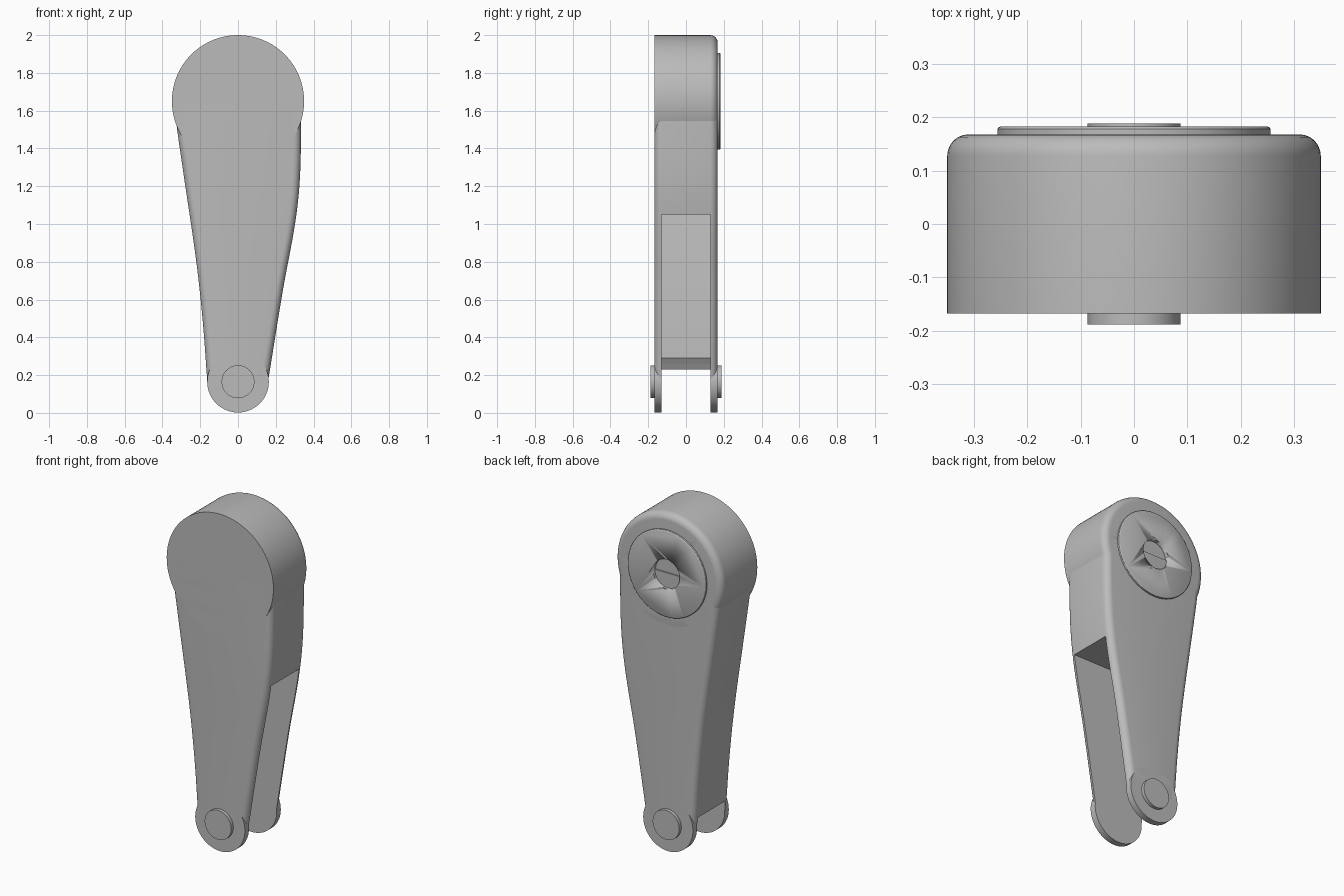
import bpy, bmesh, math
from mathutils import Vector

if "Cube" in bpy.data.objects:
    bpy.data.objects.remove(bpy.data.objects["Cube"])

grey = bpy.data.materials.new("plain grey")
grey.diffuse_color = (0.5, 0.5, 0.5, 1)
grey.use_nodes = True
grey.node_tree.nodes["Principled BSDF"].inputs["Base Color"].default_value = grey.diffuse_color
HALF = 0.168            # half depth of the link
GAP = 0.13              # half width of the slot
HEAD_Z, PIVOT_Z = 1.65, 0.165


def finish(name, bm, smooth=True):
    bmesh.ops.recalc_face_normals(bm, faces=bm.faces)
    me = bpy.data.meshes.new(name)
    bm.to_mesh(me)
    bm.free()
    ob = bpy.data.objects.new(name, me)
    bpy.context.collection.objects.link(ob)
    me.materials.append(grey)
    if smooth:
        bpy.ops.object.select_all(action='DESELECT')
        ob.select_set(True)
        bpy.context.view_layer.objects.active = ob
        bpy.ops.object.shade_smooth_by_angle(angle=math.radians(32))
    return ob


def lathe(name, z, profile, n=96):
    """Turn (radius, y) points about a y-axis through height z, closing the ends."""
    bm = bmesh.new()
    rings = [[bm.verts.new((r * math.cos(2 * math.pi * i / n), y,
                            z + r * math.sin(2 * math.pi * i / n)))
              for i in range(n)] for r, y in profile]
    for a, b in zip(rings, rings[1:]):
        for i in range(n):
            j = (i + 1) % n
            bm.faces.new((a[i], a[j], b[j], b[i]))
    bm.faces.new(rings[0])
    bm.faces.new(rings[-1])
    return finish(name, bm)


def cut(ob, cutter):
    cutter.hide_render = True
    cutter.hide_set(True)
    m = ob.modifiers.new("cut", 'BOOLEAN')
    m.operation, m.object, m.solver = 'DIFFERENCE', cutter, 'EXACT'


def curve(pts, z):
    """Smooth (Catmull-Rom style) x value at height z."""
    k = max(i for i in range(len(pts) - 1) if pts[i][0] <= z + 1e-6)
    def slope(i):
        a, b = pts[max(i - 1, 0)], pts[min(i + 1, len(pts) - 1)]
        return (b[1] - a[1]) / (b[0] - a[0])
    (z0, x0), (z1, x1) = pts[k], pts[k + 1]
    h = z1 - z0
    t = (z - z0) / h
    return ((2*t**3 - 3*t**2 + 1) * x0 + (t**3 - 2*t**2 + t) * h * slope(k)
            + (3*t**2 - 2*t**3) * x1 + (t**3 - t**2) * h * slope(k + 1))


LEFT = [(0.17, -0.163), (0.49, -0.187), (0.81, -0.222), (1.31, -0.295), (1.54, -0.327), (1.66, -0.335)]
RIGHT = [(0.17, 0.16), (0.65, 0.238), (1.0, 0.302), (1.23, 0.327), (1.54, 0.334), (1.66, 0.33)]

# Tapered arm: stacked rounded-rectangle sections
bm = bmesh.new()
rows, R, S = [], 0.04, 6
for k in range(41):
    z = 0.17 + 1.48 * k / 40
    xl, xr = curve(LEFT, z), curve(RIGHT, z)
    ring = []
    for cx, cy, a0 in ((xr - R, HALF - R, 0), (xl + R, HALF - R, 90),
                       (xl + R, R - HALF, 180), (xr - R, R - HALF, 270)):
        for s in range(S + 1):
            a = math.radians(a0 + 90 * s / S)
            ring.append(bm.verts.new((cx + R * math.cos(a), cy + R * math.sin(a), z)))
    rows.append(ring)
for a, b in zip(rows, rows[1:]):
    for i in range(len(a)):
        j = (i + 1) % len(a)
        bm.faces.new((a[i], a[j], b[j], b[i]))
bm.faces.new(rows[0])
bm.faces.new(rows[-1])
arm = finish("arm", bm)

# Slot cutter: open to the right and below, leaves a thin left wall
pts = [(0.6, -0.1), (0.6, 1.05)]
pts += [(curve(LEFT, z) + 0.04, z) for z in [1.05 - 0.76 * i / 16 for i in range(17)]]
pts += [(-0.152, 0.258), (-0.17, 0.226), (-0.6, 0.226), (-0.6, -0.1)]
bm = bmesh.new()
f = bm.faces.new([bm.verts.new((x, -GAP, z)) for x, z in pts])
ext = bmesh.ops.extrude_face_region(bm, geom=[f])
bmesh.ops.translate(bm, vec=Vector((0, 2 * GAP, 0)),
                    verts=[v for v in ext["geom"] if isinstance(v, bmesh.types.BMVert)])
cut(arm, finish("slot_cutter", bm, False))

# Round head: sharp front rim, rounded back rim
head = lathe("head", HEAD_Z, [(0.35, -HALF)] + [
    (0.31 + 0.04 * math.cos(math.radians(a)), HALF - 0.04 + 0.04 * math.sin(math.radians(a)))
    for a in range(0, 91, 15)])

# Cover disc on the back of the head, with a shallow centre hole
cover = lathe("cover_disc", HEAD_Z, [(0.256, 0.15), (0.256, 0.178), (0.254, 0.181), (0.25, 0.183)])
hole = lathe("hole_cutter", HEAD_Z, [(0.087, 0.16), (0.087, 0.25)])
cut(head, hole)
cut(cover, hole)

# Fork knuckles and pivot caps on both sides
for side, s in (("front", -1), ("back", 1)):
    lathe(side + "_knuckle", PIVOT_Z, [(0.163, s * GAP), (0.163, s * HALF)])
    lathe(side + "_pivot_cap", PIVOT_Z, [(0.087, s * 0.15), (0.087, s * 0.188)])
